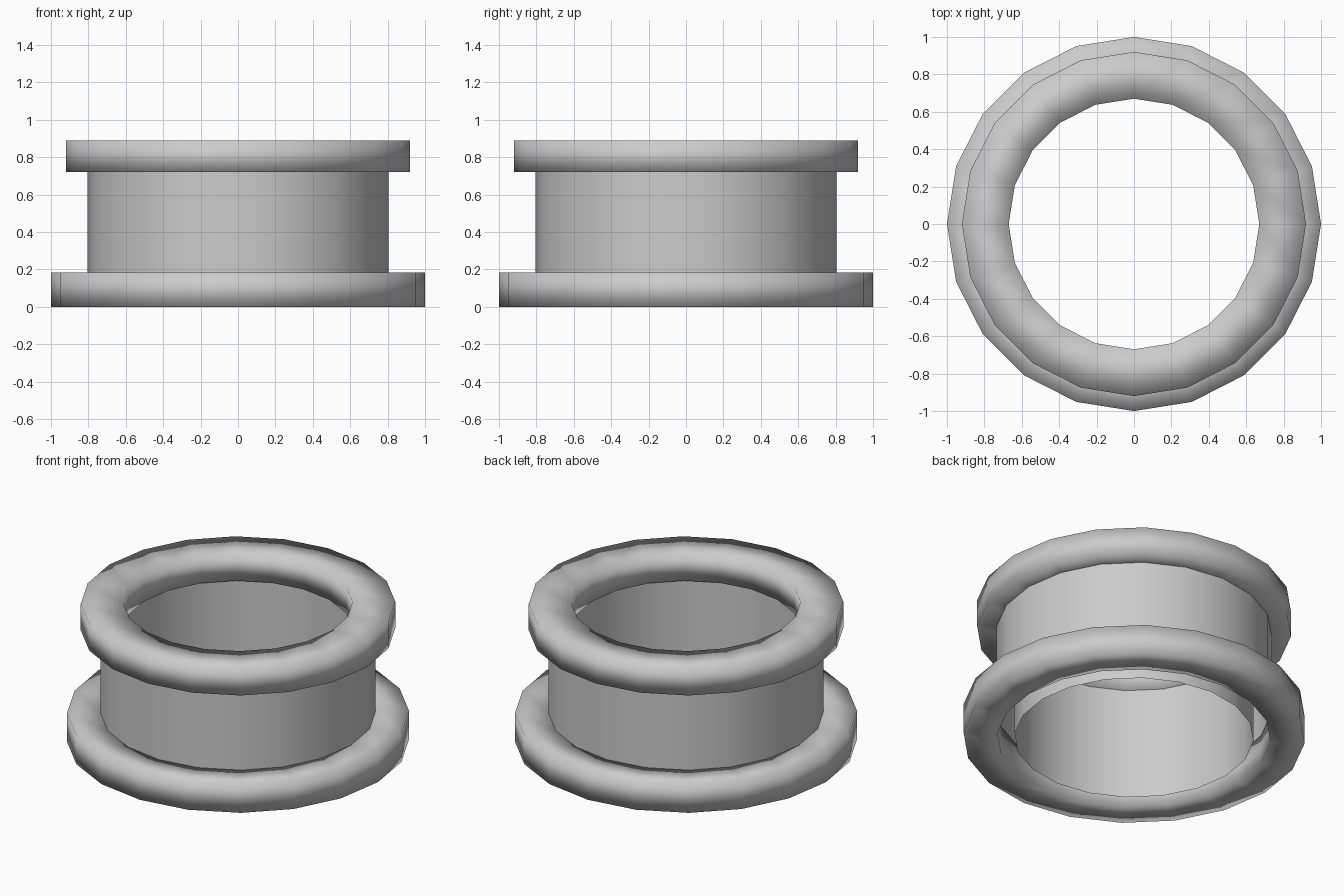
import bpy
import bmesh
from math import cos, sin, tau

SIDES = 20

cube = bpy.data.objects.get("Cube")
if cube:
    bpy.data.objects.remove(cube, do_unlink=True)

grey = bpy.data.materials.new("light_grey")
grey.use_nodes = True
colour = (0.6, 0.6, 0.6, 1)
grey.diffuse_color = colour
grey.node_tree.nodes["Principled BSDF"].inputs["Base Color"].default_value = colour


def revolve(name, profile, closed):
    """Spin a profile of (radius, height) points around z, smooth shaded."""
    bm = bmesh.new()
    loops = []
    for i in range(SIDES):
        a = tau * i / SIDES
        loops.append([bm.verts.new((r * cos(a), r * sin(a), z)) for r, z in profile])
    count = len(profile)
    for i in range(SIDES):
        here, there = loops[i], loops[(i + 1) % SIDES]
        for j in range(count if closed else count - 1):
            k = (j + 1) % count
            face = bm.faces.new((here[j], there[j], there[k], here[k]))
            face.smooth = True
    mesh = bpy.data.meshes.new(name)
    bm.to_mesh(mesh)
    bm.free()
    mesh.materials.append(grey)
    obj = bpy.data.objects.new(name, mesh)
    bpy.context.collection.objects.link(obj)
    return obj


def ring(name, inner, outer, low, high):
    return revolve(name, [(outer, low), (outer, high), (inner, high), (inner, low)], True)


# Flanges: solid rings with soft shading across their corners
ring("bottom_flange", 0.80, 1.0, 0.0, 0.185)
ring("top_flange", 0.67, 0.92, 0.72, 0.89)

# Barrel: outer and inner walls, open between them underneath
revolve("outer_wall", [(0.805, 0.185), (0.805, 0.72)], False)
revolve("inner_wall", [(0.70, 0.72), (0.70, 0.0)], False)
